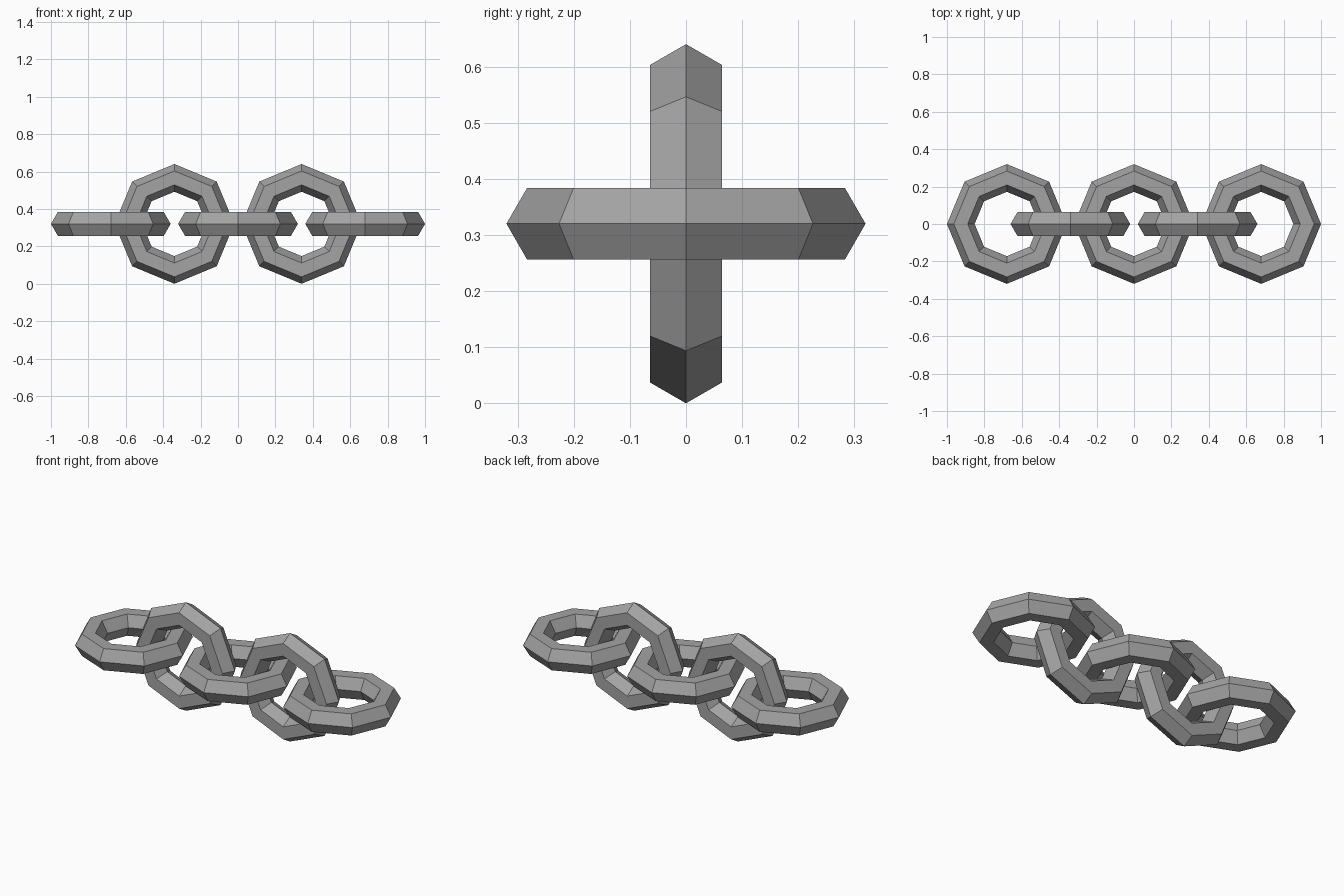
import bpy
import math

if "Cube" in bpy.data.objects:
    bpy.data.objects.remove(bpy.data.objects["Cube"])

RING_R = 0.246    # centre line radius
TUBE_R = 0.074    # hexagonal tube radius
SPACING = 0.34    # distance between link centres

# Dark grey metal
metal = bpy.data.materials.new("dark_metal")
metal.diffuse_color = (0.37, 0.37, 0.37, 1)
metal.use_nodes = True
metal.node_tree.nodes["Principled BSDF"].inputs["Base Color"].default_value = metal.diffuse_color

# Five low-poly links, alternating flat and upright
for i in range(5):
    upright = i % 2 == 1
    bpy.ops.mesh.primitive_torus_add(
        major_segments=8, minor_segments=6,
        major_radius=RING_R, minor_radius=TUBE_R,
        location=((i - 2) * SPACING, 0, 0.32),
        rotation=(math.pi / 2 if upright else 0, 0, 0))
    link = bpy.context.object
    link.name = f"{'upright' if upright else 'flat'}_chain_link_{i + 1}"
    link.data.materials.append(metal)
    bpy.ops.object.shade_flat()
